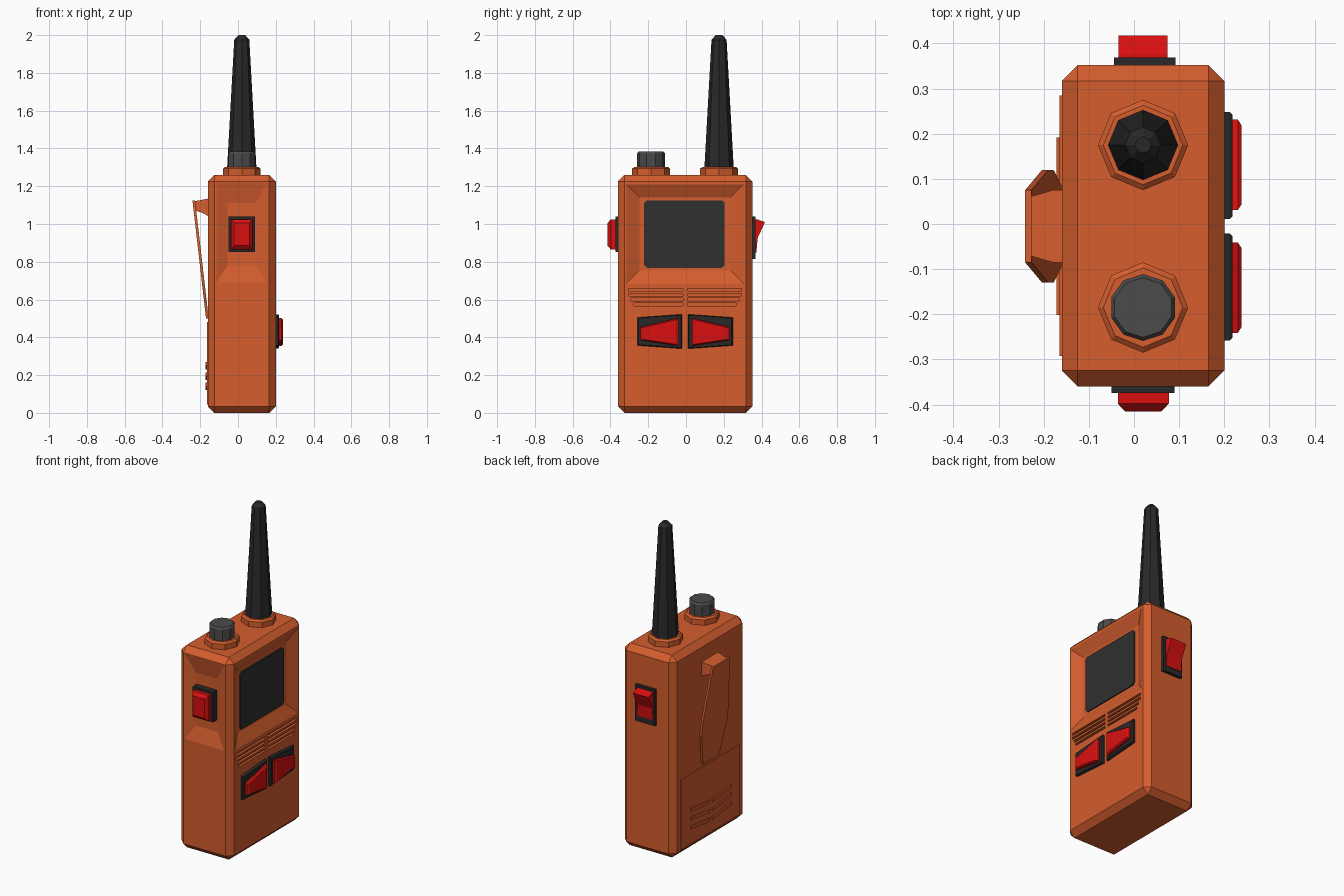
import bpy, bmesh, math

if "Cube" in bpy.data.objects:
    bpy.data.objects.remove(bpy.data.objects["Cube"])


def material(name, rgb):
    m = bpy.data.materials.new(name)
    m.diffuse_color = (*rgb, 1)
    m.use_nodes = True
    m.node_tree.nodes["Principled BSDF"].inputs["Base Color"].default_value = m.diffuse_color
    return m


ORANGE = material("orange plastic", (0.66, 0.110, 0.027))
RED = material("red button", (0.70, 0.005, 0.005))
BLACK = material("black rubber", (0.022, 0.022, 0.022))
SCREEN = material("dark screen", (0.029, 0.029, 0.029))
GREY = material("grey knob", (0.070, 0.070, 0.070))
CX, CY = 0.02, -0.005   # centre of the case


def add_loft(bm, axis, layers):
    """Join 2D outlines placed at heights along an axis; height may be a function."""
    rings = []
    for w, pts in layers:
        ring = []
        for u, v in pts:
            h = w(u, v) if callable(w) else w
            co = {'x': (h, u, v), 'y': (u, h, v), 'z': (u, v, h)}[axis]
            ring.append(bm.verts.new(co))
        rings.append(ring)
    n = len(rings[0])
    for a, b in zip(rings, rings[1:]):
        for i in range(n):
            j = (i + 1) % n
            bm.faces.new((a[i], a[j], b[j], b[i]))
    bm.faces.new(rings[0])
    bm.faces.new(rings[-1])


def finish(bm, name, mat):
    bmesh.ops.recalc_face_normals(bm, faces=bm.faces)
    me = bpy.data.meshes.new(name)
    bm.to_mesh(me)
    bm.free()
    me.materials.append(mat)
    ob = bpy.data.objects.new(name, me)
    bpy.context.collection.objects.link(ob)
    return ob


def loft(name, mat, axis, layers):
    bm = bmesh.new()
    add_loft(bm, axis, layers)
    return finish(bm, name, mat)


def rect(u0, u1, v0, v1, c=0.0):
    """Rectangle, with cut corners when c is given."""
    if not c:
        return [(u0, v0), (u1, v0), (u1, v1), (u0, v1)]
    return [(u0 + c, v0), (u1 - c, v0), (u1, v0 + c), (u1, v1 - c),
            (u1 - c, v1), (u0 + c, v1), (u0, v1 - c), (u0, v0 + c)]


def ngon(cx, cy, r, n, turn=0.0):
    return [(cx + r * math.cos(turn + math.tau * i / n),
             cy + r * math.sin(turn + math.tau * i / n)) for i in range(n)]


def shrink(pts, k):
    mu = sum(p[0] for p in pts) / len(pts)
    mv = sum(p[1] for p in pts) / len(pts)
    return [(mu + (u - mu) * k, mv + (v - mv) * k) for u, v in pts]


def side(pts, s):
    """Place an outline on one half of the case (s = 1 or -1)."""
    return [(CY + s * u, v) for u, v in pts]


# Case: chamfered block
bm = bmesh.new()
add_loft(bm, 'z', [(0, rect(-0.16, 0.20, -0.36, 0.352)), (1.26, rect(-0.16, 0.20, -0.36, 0.352))])
bmesh.ops.bevel(bm, geom=bm.edges[:], offset=0.035, segments=1, affect='EDGES')
case = finish(bm, "case", ORANGE)

# Recesses cut into the case: screen frame, side button well, speaker slots
bm = bmesh.new()
outer, inner = rect(-0.315, 0.305, 0.685, 1.21), rect(-0.245, 0.235, 0.755, 1.14)
add_loft(bm, 'x', [(0.165, inner), (0.20, outer), (0.25, outer)])
outer, inner = rect(-0.115, 0.155, 0.69, 1.22), rect(-0.055, 0.095, 0.78, 1.11)
add_loft(bm, 'y', [(-0.335, inner), (-0.36, outer), (-0.42, outer)])
for s in (1, -1):
    for i, length in enumerate((0.30, 0.30, 0.285, 0.27)):
        z = 0.652 - 0.026 * i
        slot = side(rect(0.012, length, z - 0.007, z + 0.007), s)
        add_loft(bm, 'x', [(0.185, slot), (0.25, slot)])
cutter = finish(bm, "recess_cutter", ORANGE)
cutter.hide_render = True
cutter.hide_viewport = True
mod = case.modifiers.new("recesses", 'BOOLEAN')
mod.operation = 'DIFFERENCE'
mod.solver = 'EXACT'
mod.object = cutter

# Screen
glass = rect(-0.222, 0.205, 0.768, 1.125, 0.015)
loft("screen", SCREEN, 'x', [(0.16, glass), (0.172, glass)])

# Two tapered keys under the speaker
for s, label in ((1, "right"), (-1, "left")):
    frame = side([(0.016, 0.340), (0.253, 0.357), (0.253, 0.505), (0.016, 0.522)], s)
    key = side([(0.036, 0.355), (0.236, 0.385), (0.236, 0.455), (0.036, 0.502)], s)
    loft(label + "_key_frame", BLACK, 'x', [(0.19, frame), (0.212, frame), (0.218, shrink(frame, 0.95))])
    loft(label + "_key", RED, 'x', [(0.21, key), (0.230, key), (0.238, shrink(key, 0.88))])

# Push button in the side well
frame = rect(-0.05, 0.09, 0.853, 1.04)
loft("side_button_frame", BLACK, 'y', [(-0.33, frame), (-0.374, frame)])
loft("side_button", RED, 'y', [(-0.37, rect(-0.036, 0.077, 0.865, 1.025)),
                               (-0.398, rect(-0.036, 0.077, 0.865, 1.025)),
                               (-0.415, rect(-0.02, 0.061, 0.885, 1.005))])

# Rocker switch on the opposite side
frame = rect(-0.044, 0.092, 0.815, 1.04)
loft("rocker_frame", BLACK, 'y', [(0.345, frame), (0.369, frame)])
profile = [(0.355, 0.85), (0.373, 0.85), (0.379, 0.925), (0.418, 1.01), (0.376, 1.025), (0.355, 1.025)]
loft("rocker", RED, 'x', [(-0.034, profile), (0.074, profile)])

# Collars, knob and antenna on top
for y, label in ((0.175, "antenna"), (-0.185, "knob")):
    loft(label + "_collar", ORANGE, 'z', [(1.25, ngon(CX, y, 0.10, 8)), (1.293, ngon(CX, y, 0.10, 8)),
                                          (1.303, ngon(CX, y, 0.088, 8))])
t = math.pi / 10
loft("knob", GREY, 'z', [(1.29, ngon(CX, -0.185, 0.074, 10, t)), (1.373, ngon(CX, -0.185, 0.074, 10, t)),
                         (1.384, ngon(CX, -0.185, 0.066, 10, t))])
loft("antenna", BLACK, 'z', [(1.29, ngon(CX, 0.175, 0.078, 8)), (1.975, ngon(CX, 0.175, 0.040, 8)),
                             (2.0, ngon(CX, 0.175, 0.018, 8))])


# Belt clip: a sloping hexagonal blade on a short post
def clip_x(y, z):
    return -0.240 + (1.115 - z) * 0.115


blade = [(CY + y, z) for y, z in ((-0.08, 0.50), (0.08, 0.50), (0.125, 0.70), (0.125, 0.80),
                                  (0.08, 1.125), (-0.08, 1.125), (-0.125, 0.80), (-0.125, 0.70))]
loft("belt_clip", ORANGE, 'x', [(clip_x, blade), (lambda y, z: clip_x(y, z) + 0.014, blade)])
loft("clip_post", ORANGE, 'x', [(-0.155, rect(-0.085, 0.075, 1.04, 1.135)),
                                (-0.18, rect(-0.085, 0.075, 1.055, 1.13)),
                                (-0.232, rect(-0.07, 0.06, 1.075, 1.12))])

# Battery cover with slanted ribs
cover = rect(-0.292, 0.285, 0.045, 0.48)
loft("battery_cover", ORANGE, 'x', [(-0.15, cover), (-0.165, cover)])
for s, label in ((1, "right"), (-1, "left")):
    for i in range(3):
        z = 0.12 + 0.055 * i
        rib = side([(0.015, z), (0.197, z + 0.02), (0.197, z + 0.04), (0.015, z + 0.02)], s)
        loft(f"{label}_rib_{i + 1}", ORANGE, 'x', [(-0.16, rib), (-0.172, rib)])
